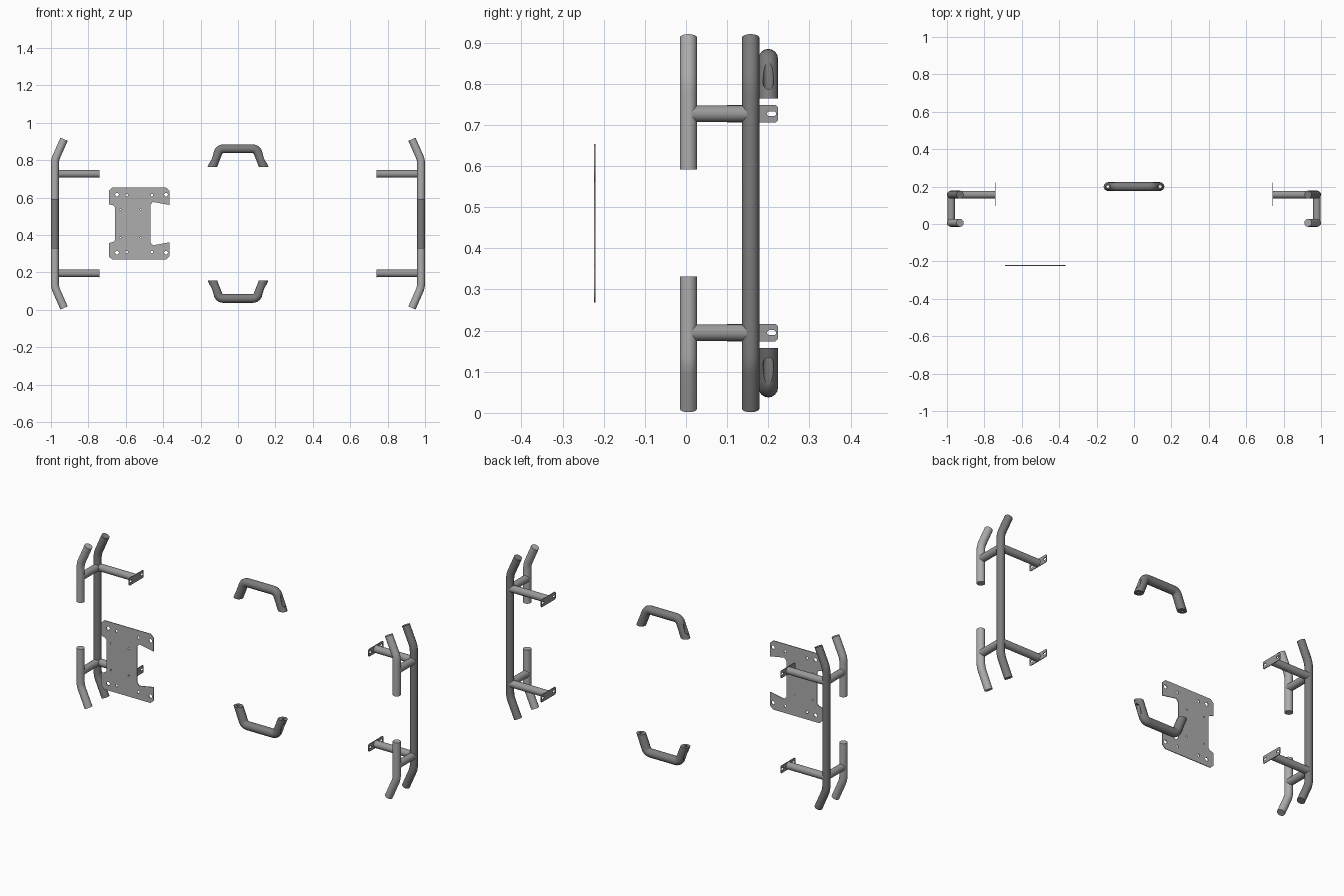
import bpy, bmesh
from math import pi, cos, sin
from mathutils import Vector

if "Cube" in bpy.data.objects:
    bpy.data.objects.remove(bpy.data.objects["Cube"])

MID = 0.461           # mirror height of the whole set
R = 0.021             # guard tube radius


def material(name, v):
    m = bpy.data.materials.new(name)
    m.diffuse_color = (v, v, v, 1)
    m.use_nodes = True
    m.node_tree.nodes["Principled BSDF"].inputs["Base Color"].default_value = m.diffuse_color
    return m


DARK = material('dark_steel', 0.20)
STEEL = material('steel', 0.32)
LIGHT = material('light_steel', 0.42)


def finish(ob, mat, smooth=True):
    """Turn a curve into a mesh with applied transform."""
    bpy.ops.object.select_all(action='DESELECT')
    bpy.context.view_layer.objects.active = ob
    ob.select_set(True)
    bpy.ops.object.convert(target='MESH')
    ob = bpy.context.object
    bpy.ops.object.transform_apply(location=True, rotation=True, scale=True)
    ob.data.materials.clear()
    ob.data.materials.append(mat)
    if smooth:
        bpy.ops.object.shade_smooth_by_angle(angle=0.6)
    return ob


def add_spline(cu, pts, cyclic):
    sp = cu.splines.new('POLY')
    sp.points.add(len(pts) - 1)
    for p, c in zip(sp.points, pts):
        p.co = (*c, 1)
    sp.use_cyclic_u = cyclic


def rounded(pts, fillet, n=5):
    """Replace inner corners of a path with smooth bends."""
    pts = [Vector(p) for p in pts]
    out = [pts[0]]
    for a, b, c in zip(pts, pts[1:], pts[2:]):
        p = b + (a - b).normalized() * fillet
        q = b + (c - b).normalized() * fillet
        for i in range(n + 1):
            t = i / n
            out.append(p * (1 - t) ** 2 + b * 2 * t * (1 - t) + q * t * t)
    return out + [pts[-1]]


def tube(name, pts, radius, mat, fillet=0.022):
    cu = bpy.data.curves.new(name, 'CURVE')
    cu.dimensions = '3D'
    cu.bevel_depth = radius
    cu.bevel_resolution = 6
    cu.use_fill_caps = True
    add_spline(cu, rounded(pts, fillet), False)
    ob = bpy.data.objects.new(name, cu)
    bpy.context.collection.objects.link(ob)
    return finish(ob, mat)


def sheet(name, outline, holes, loc, rot, mat):
    """Thin sheet-metal part; holes are (x, y, half_length, radius) slots."""
    cu = bpy.data.curves.new(name, 'CURVE')
    cu.dimensions = '2D'
    cu.fill_mode = 'BOTH'
    cu.extrude = 0.002
    add_spline(cu, [(x, y, 0) for x, y in outline], True)
    for x, y, h, r in holes:
        ring = []
        for i in range(16):
            a = 2 * pi * (i + 0.5) / 16
            ring.append((x + r * cos(a) + (h if cos(a) > 0 else -h), y + r * sin(a), 0))
        add_spline(cu, ring, True)
    ob = bpy.data.objects.new(name, cu)
    bpy.context.collection.objects.link(ob)
    ob.location, ob.rotation_euler = loc, rot
    return finish(ob, mat, False)


# Side guards, left and right
YF, YR = 0.006, 0.157
for s, side in ((-1, 'left'), (1, 'right')):
    top, bend = 0.451, 0.34
    tube(f'rear_upright_{side}',
         [(s * 0.93, YR, MID - top), (s * 0.979, YR, MID - bend),
          (s * 0.979, YR, MID + bend), (s * 0.93, YR, MID + top)], R, DARK)
    for v, lvl in ((1, 'upper'), (-1, 'lower')):
        z = MID + v * 0.266
        tube(f'front_bar_{lvl}_{side}',
             [(s * 0.979, YF, MID + v * 0.13), (s * 0.979, YF, MID + v * bend),
              (s * 0.93, YF, MID + v * top)], R, LIGHT)
        tube(f'cross_tube_{lvl}_{side}', [(s * 0.978, YF, z), (s * 0.978, YR, z)], 0.0203, STEEL)
        tube(f'mount_arm_{lvl}_{side}', [(s * 0.978, YR, z), (s * 0.743, YR, z)], 0.0203, STEEL)
        # slotted mounting flange
        w, h, c = 0.064, 0.021, 0.005
        sheet(f'flange_{lvl}_{side}',
              [(-w + c, -h), (w - c, -h), (w, -h + c), (w, h - c),
               (w - c, h), (-w + c, h), (-w, h - c), (-w, -h + c)],
              [(0.049, 0, 0.005, 0.006), (-0.049, 0, 0.005, 0.006)],
              (s * 0.742, 0.159, z), (pi / 2, 0, pi / 2), STEEL)

# Flat mounting plate: half outline mirrored top to bottom
half = [(-0.658, 0.088), (-0.668, 0.098), (-0.69, 0.104), (-0.69, 0.176),
        (-0.672, 0.193), (-0.385, 0.193), (-0.367, 0.176), (-0.367, 0.1),
        (-0.455, 0.116), (-0.468, 0.1)]
outline = half + [(x, -z) for x, z in reversed(half)]
holes = []
for v in (1, -1):
    holes += [(x, v * 0.155, 0, 0.010) for x in (-0.647, -0.385)]
    holes += [(x, v * 0.152, 0, 0.007) for x in (-0.595, -0.46)]
    holes += [(x, v * 0.075, 0, 0.004) for x in (-0.63, -0.52)]
sheet('mounting_plate', outline, holes, (0, -0.222, MID), (pi / 2, 0, 0), LIGHT)

# Grab handles with counterbored bolt holes
HY, HX = 0.2, 0.14


def cutter(x, z0, z1, r):
    bpy.ops.mesh.primitive_cylinder_add(vertices=24, radius=r, depth=abs(z1 - z0),
                                        location=(x, HY, (z0 + z1) / 2))
    ob = bpy.context.object
    ob.name = 'bolt_cutter'
    ob.hide_render = True
    ob.data.materials.append(DARK)
    return ob


for v, lvl in ((1, 'upper'), (-1, 'lower')):
    def Z(d):
        return MID + v * d
    h = tube(f'handle_{lvl}',
             [(-0.148, HY, Z(0.275)), (-0.099, HY, Z(0.4)),
              (0.099, HY, Z(0.4)), (0.148, HY, Z(0.275))], 0.0235, DARK, 0.022)
    # trim the feet level
    bm = bmesh.new()
    bm.from_mesh(h.data)
    bmesh.ops.remove_doubles(bm, verts=bm.verts[:], dist=1e-5)
    cut = bmesh.ops.bisect_plane(bm, geom=bm.verts[:] + bm.edges[:] + bm.faces[:],
                                 plane_co=(0, 0, Z(0.303)), plane_no=(0, 0, -v),
                                 clear_outer=True)
    edges = [e for e in cut['geom_cut'] if isinstance(e, bmesh.types.BMEdge)]
    bmesh.ops.holes_fill(bm, edges=edges, sides=0)
    bmesh.ops.recalc_face_normals(bm, faces=bm.faces[:])
    bm.to_mesh(h.data)
    bm.free()
    cutters = []
    for x in (-HX, HX):
        cutters += [cutter(x, Z(0.32), Z(0.46), 0.013), cutter(x, Z(0.28), Z(0.34), 0.007)]
    for c in cutters:
        m = h.modifiers.new('bolt_hole', 'BOOLEAN')
        m.operation, m.solver, m.object = 'DIFFERENCE', 'EXACT', c
    bpy.ops.object.select_all(action='DESELECT')
    bpy.context.view_layer.objects.active = h
    h.select_set(True)
    for m in list(h.modifiers):
        if m.name.startswith('bolt_hole'):
            bpy.ops.object.modifier_apply(modifier=m.name)
    for c in cutters:
        bpy.data.objects.remove(c)
    bpy.ops.object.shade_smooth_by_angle(angle=0.6)
